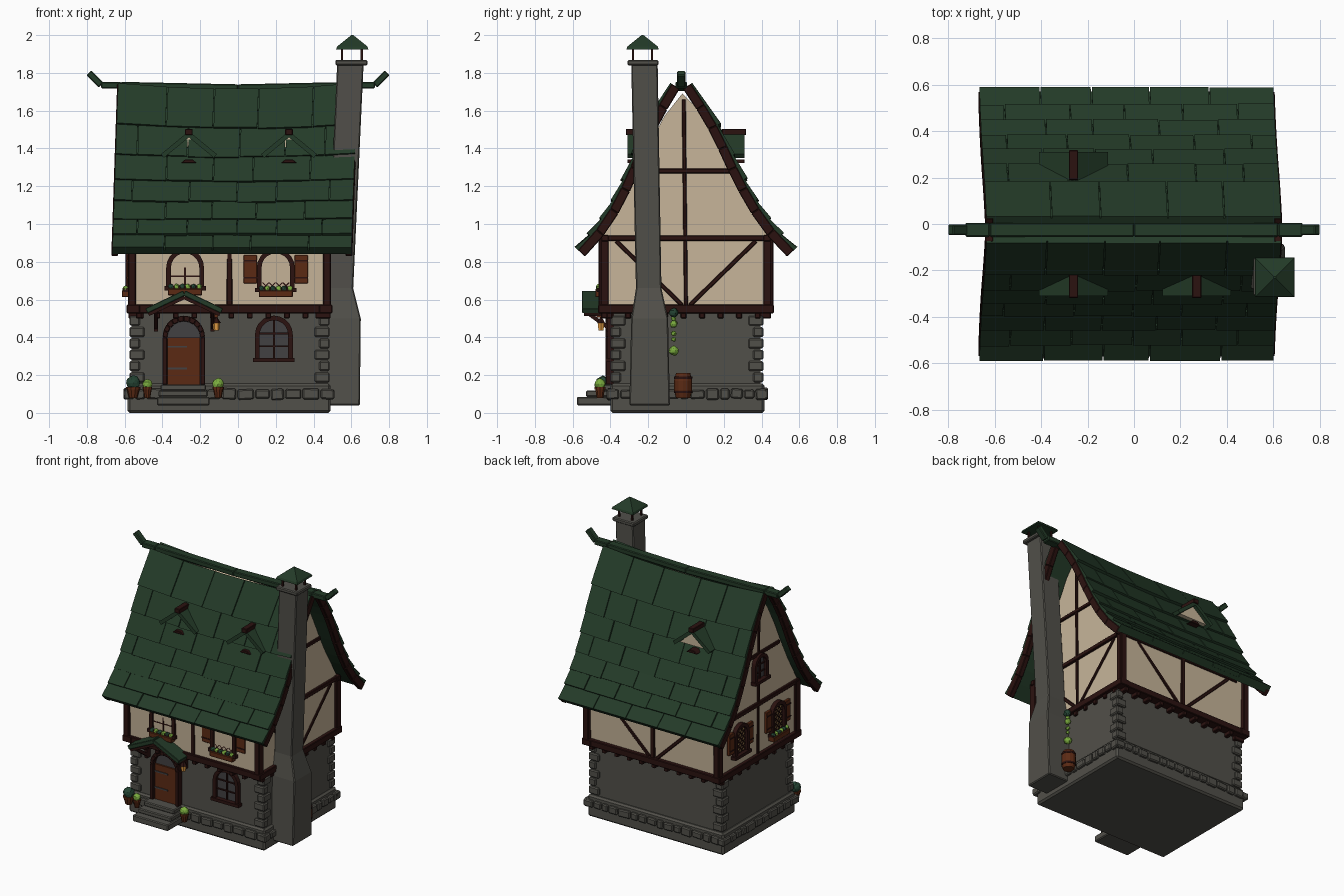
import bpy, bmesh, math, random
from mathutils import Vector

if "Cube" in bpy.data.objects:
    bpy.data.objects.remove(bpy.data.objects["Cube"])
random.seed(4)

COL = {"roof green": (.017, .043, .021), "dark timber": (.024, .006, .005), "grey stone": (.083, .080, .068),
       "cream plaster": (.57, .46, .32), "red wood": (.105, .023, .007), "dark glass": (.055, .052, .055),
       "amber glass": (.50, .33, .11), "light leaf": (.20, .42, .05), "dark leaf": (.018, .058, .034),
       "lantern orange": (.80, .35, .06)}
MATS = {}
for n, c in COL.items():
    MATS[n] = bpy.data.materials.new(n)
    MATS[n].diffuse_color = (*c, 1)
parts = {}

def part(name, mat, bevel=0):
    return parts.setdefault(name, (bmesh.new(), mat, bevel))[0]

def loft(bm, rings):
    vs = [[bm.verts.new(p) for p in r] for r in rings]
    n = len(vs[0])
    for a, b in zip(vs, vs[1:]):
        for i in range(n):
            bm.faces.new((a[i], a[(i + 1) % n], b[(i + 1) % n], b[i]))
    bm.faces.new(vs[0][::-1])
    bm.faces.new(vs[-1])

def rect(x0, x1, y0, y1, z):
    return [(x0, y0, z), (x1, y0, z), (x1, y1, z), (x0, y1, z)]

def box(bm, x0, x1, y0, y1, z0, z1):
    loft(bm, [rect(x0, x1, y0, y1, z0), rect(x0, x1, y0, y1, z1)])

def lathe(bm, cx, cy, prof, n=10):
    loft(bm, [[(cx + r * math.cos(2 * math.pi * i / n), cy + r * math.sin(2 * math.pi * i / n), z)
               for i in range(n)] for r, z in prof])

def ball(bm, x, y, z, r):
    for v in bmesh.ops.create_icosphere(bm, subdivisions=2, radius=r)["verts"]:
        v.co = v.co * random.uniform(.9, 1.1) + Vector((x, y, z))

def wall(nx, ny, off):
    # maps (along wall, height, outwards) to the world
    return lambda u, v, d: Vector((nx * (off + d) - ny * u, ny * (off + d) + nx * u, v))

def plate(bm, W, pts, d0, d1):
    loft(bm, [[W(u, v, d0) for u, v in pts], [W(u, v, d1) for u, v in pts]])

def beam(bm, W, p, q, w, d0, d1):
    p, q = Vector(p), Vector(q)
    t = (q - p).normalized() * (w / 2)
    s = Vector((-t.y, t.x))
    plate(bm, W, [p - s, q - s, q + s, p + s], d0, d1)

def arch(u, v, w, h, n=10):
    r = w / 2
    return [(u - r, v)] + [(u - r * math.cos(math.pi * i / n), v + h - r + r * math.sin(math.pi * i / n))
                           for i in range(n + 1)] + [(u + r, v)]

def frame(bm, W, a, b, d0, d1):
    for i in range(len(a) - 1):
        plate(bm, W, [a[i], a[i + 1], b[i + 1], b[i]], d0, d1)

def window(name, W, u, v, w, h, glass, lattice=False, shutter=0, planter=False):
    tim = part(name + "_frame", "dark timber")
    frame(tim, W, arch(u, v, w + .05, h + .025), arch(u, v, w, h), -.01, .03)
    beam(tim, W, (u - w / 2 - .035, v - .005), (u + w / 2 + .035, v - .005), .022, -.01, .04)
    plate(part(name + "_glass", glass), W, arch(u, v, w, h), -.01, .008)
    if lattice:   # diagonal bars clipped to the arch
        def inside(p):
            x, y = p[0] - u, p[1] - v - h + w / 2
            return p[1] >= v and (abs(x) < w / 2 if y < 0 else x * x + y * y < w * w / 4)
        for s in (-1, 1):
            for k in range(-9, 10):
                line = [(u + s * (k * .036 + t * .005), v + t * .005) for t in range(60)]
                ins = [p for p in line if inside(p)]
                if len(ins) > 2:
                    beam(tim, W, ins[0], ins[-1], .006, .008, .014)
    else:
        beam(tim, W, (u, v), (u, v + h), .01, .005, .016)
        for f in (.33, .66):
            beam(tim, W, (u - w / 2, v + h * f), (u + w / 2, v + h * f), .008, .005, .016)
    if shutter:
        for s in (-1, 1):
            c = u + s * (w / 2 + .025 + shutter / 2)
            sh = part(name + "_shutters", "red wood", .003)
            beam(sh, W, (c, v + .03), (c, v + .18), shutter, 0, .022)
            for f in (.06, .15):
                beam(tim, W, (c - shutter / 2, v + f), (c + shutter / 2, v + f), .008, .02, .026)
    if planter:
        beam(part(name + "_planter", "red wood", .003), W, (u - .09, v - .025), (u + .09, v - .025), .035, 0, .05)
        for k in range(6):
            p = W(u - .075 + k * .03, v + .002, .03)
            ball(part(name + ("_flowers" if k % 2 else "_foliage"), "light leaf" if k % 2 else "dark leaf"), *p, .016)

# stone ground floor with plinth, course of stones and quoins
box(part("plinth", "grey stone", .012), -.585, .49, -.40, .415, 0, .155)
box(part("stone_walls", "grey stone"), -.565, .475, -.385, .395, .14, .54)
st = part("plinth_stones", "grey stone", .007)
sides = {"front": ((0, -1), .40, -.585, .49), "back": ((0, 1), .415, -.49, .585),
         "right": ((1, 0), .49, -.40, .415), "left": ((-1, 0), .585, -.415, .40)}
for n, off, a, b in sides.values():
    W, u = wall(*n, off), a - .02
    while u < b - .01:
        l = min(random.uniform(.05, .1), b + .02 - u)
        beam(st, W, (u, .10 + random.uniform(-.005, .005)), (u + l - .008, .10), random.uniform(.045, .06), -.03, .02)
        u += l
qu = part("quoins", "grey stone", .007)
for x, sx in ((-.575, 1), (.485, -1)):
    for y, sy in ((-.40, 1), (.41, -1)):
        for k in range(6):
            lx, ly = ((.08, .055), (.055, .08))[k % 2]
            z = .162 + k * .06
            box(qu, *sorted((x, x + sx * lx)), *sorted((y, y + sy * ly)), z, z + .052)

# plastered upper floor and gable, one profile along the length
half = [(.43, .53), (.44, .93), (.33, 1.12), (.255, 1.27), (.185, 1.42), (.105, 1.57)]
prof = half + [(-.02, 1.69)] + [(-h - .01, z) for h, z in half[::-1]]
plate(part("plaster_walls", "cream plaster"), wall(1, 0, 0), prof, -.565, .475)

# timber framing
F, B = wall(0, -1, .43), wall(0, 1, .43)
R, L = wall(1, 0, .47), wall(-1, 0, .56)
tf = part("timber_frame", "dark timber", .004)
for W, a, b in ((F, -.575, .485), (B, -.485, .575), (R, -.455, .455), (L, -.455, .455)):
    beam(tf, W, (a - .01, .55), (b + .01, .55), .045, -.04, .03)
    for u in (a + .012, b - .012):
        beam(tf, W, (u, .55), (u, .93), .04, -.02, .022)
    u = a + .05
    while u < b - .03:      # joist ends under the jetty
        beam(tf, W, (u, .50), (u, .53), .03, -.06, .02)
        u += .098
for W, c in ((F, -.045), (B, .045)):
    beam(tf, W, (c, .55), (c, .95), .03, -.02, .018)
    beam(tf, W, (-.5, .925), (.5, .925), .035, -.02, .018)
for s in (-1, 1):
    beam(tf, B, (.045 + s * .03, .57), (.045 + s * .38, .91), .022, -.02, .014)
    beam(tf, R, (s * .02, .57), (s * .37, .91), .022, -.02, .014)
for W, s in ((R, 1), (L, -1)):
    beam(tf, W, (-.455, .925), (.455, .925), .03, -.02, .022)
    beam(tf, W, (-.24, 1.28), (.24, 1.28), .025, -.02, .018)
    beam(tf, W, (0, .55), (-.012 * s, 1.66), .02, -.02, .016)

# roof: curved profile, clad in overlapping rows of slabs
RP = [(.575, .865), (.46, .99), (.375, 1.12), (.30, 1.27), (.235, 1.42), (.165, 1.57), (.055, 1.745)]

def roof_pt(s, t, f, lift):
    # s side, t height 0-1, f position 0-1 along the ridge, lift off the surface
    z = .865 + .88 * t
    i = max(k for k in range(6) if RP[k][1] <= z + 1e-6)
    (h0, z0), (h1, z1) = RP[i], RP[i + 1]
    h = h0 + (h1 - h0) * (z - z0) / (z1 - z0)
    n = Vector((z1 - z0, h0 - h1)).normalized() * lift
    x0, x1 = -.665 + .03 * t, .60 + .032 * t
    return Vector((x0 + (x1 - x0) * f, s * (h + n.x) - .025 * t, z + n.y - .03 * t * (1 - (2 * f - 1) ** 2)))

base = part("roof_base", "roof green")
sl = part("roof_slabs", "roof green")
rows = [0, .085, .18, .29, .42, .57, .75, 1]
for s in (-1, 1):
    for i in range(12):
        for j in range(4):
            loft(base, [[roof_pt(s, a / 12, b / 4, l) for a, b in ((i, j), (i + 1, j), (i + 1, j + 1), (i, j + 1))]
                        for l in (-.035, -.008)])
    for r, (a, b) in enumerate(zip(rows, rows[1:])):
        cuts = [0] + [(k + (r % 2) * .5 + random.uniform(-.12, .12)) / 5 for k in range(1 - r % 2, 5)] + [1]
        cuts[1] = max(cuts[1], .06)
        for f0, f1 in zip(cuts, cuts[1:]):
            f1 -= .004 if f1 < 1 else 0
            d = random.uniform(-.003, .003)
            lo, hi = a + random.uniform(-.004, .004) * (r > 0), min(1, b + .015)
            loft(sl, [[roof_pt(s, lo, f0, k + d), roof_pt(s, lo, f1, k + d), roof_pt(s, hi, f1, m + d), roof_pt(s, hi, f0, m + d)]
                      for k, m in ((-.01, -.018), (.018, .002))])

# barge boards on both gable ends
bb = part("barge_boards", "dark timber", .004)
for s in (-1, 1):
    for f, o in ((0, -1), (1, 1)):
        for i in range(8):
            ring = [roof_pt(s, t, f, l) for t, l in ((i / 8, -.055), (i / 8, -.005), ((i + 1) / 8, -.005), ((i + 1) / 8, -.055))]
            loft(bb, [[p + Vector((e * o, 0, 0)) for p in ring] for e in (-.03, .005)])

# ridge beam with upturned ends
rb, Y = part("ridge_beam", "roof green", .005), wall(0, -1, 0)
path = [(-.79, 1.80), (-.725, 1.735), (-.62, 1.735), (0, 1.722), (.62, 1.735), (.725, 1.735), (.79, 1.80)]
for i, (p, q) in enumerate(zip(path, path[1:])):
    e = .008 if i in (0, 5) else 0
    beam(rb, Y, p, q, .035, -.005 + e, .055 - e)

# little dormers, two in front and one behind
for name, x, s, g in (("front_left", -.26, -1, .24), ("front_right", .27, -1, .24), ("back", -.26, 1, .285)):
    W, c = wall(0, s, 0), -s * x
    for k in (-1, 1):
        beam(part(name + "_dormer_roof", "roof green"), W, (c + k * .14, 1.36), (c, 1.475), .025, .15, .31)
    plate(part(name + "_dormer_gable", "cream plaster"), W, [(c - .11, 1.365), (c + .11, 1.365), (c, 1.465)], .15, g)
    t = part(name + "_dormer_timber", "dark timber", .003)
    beam(t, W, (c - .02, 1.487), (c + .02, 1.487), .032, .19, .318)
    plate(t, W, [(c - .042, 1.322), (c + .042, 1.322), (c + .02, 1.342), (c - .02, 1.342)], .2, .31)

# leaning chimney with cap
ch = part("chimney", "grey stone", .006)
loft(ch, [rect(.46, .645, -.30, -.085, .04), rect(.46, .65, -.29, -.095, .50),
          rect(.47, .61, -.265, -.13, .66), rect(.525, .665, -.29, -.15, 1.85)])
box(ch, .515, .685, -.31, -.145, 1.84, 1.868)
for x in (.55, .655):
    for y in (-.28, -.18):
        box(part("chimney_posts", "dark timber"), x - .006, x + .006, y - .006, y + .006, 1.86, 1.94)
loft(part("chimney_hood", "roof green"), [rect(.52, .69, -.315, -.145, 1.925), rect(.525, .685, -.31, -.15, 1.94),
                                          rect(.6, .61, -.235, -.225, 2.0)])

# windows
window("upper_left_window", F, -.28, .665, .15, .18, "dark glass", planter=True)
window("upper_right_window", F, .20, .655, .15, .19, "cream plaster", True, .07, True)
window("lower_window", wall(0, -1, .385), .19, .285, .15, .205, "dark glass")
window("side_back_window", wall(-1, 0, .565), -.21, .655, .11, .19, "amber glass", True, .055)
window("side_front_window", wall(-1, 0, .565), .21, .655, .11, .19, "amber glass", True, .055, True)
window("attic_window", wall(-1, 0, .565), .01, 1.10, .10, .16, "dark glass")

# door, steps and porch
D = wall(0, -1, .385)
frame(part("door_frame", "dark timber", .003), D, arch(-.287, .15, .225, .365), arch(-.287, .15, .175, .335), -.01, .04)
plate(part("door_arch_glass", "dark glass"), D, arch(-.287, .15, .175, .335), -.01, .008)
plate(part("door", "red wood"), D, [(-.373, .15), (-.2, .15), (-.2, .40), (-.373, .40)], 0, .02)
for z in (.235, .35):
    beam(part("door_hinges", "dark glass"), D, (-.373, z), (-.27, z), .01, .018, .025)
for z0, z1, y, w in ((.04, .085, -.578, .14), (.085, .118, -.53, .13), (.118, .15, -.48, .12)):
    box(part("steps", "grey stone", .006), -.29 - w, -.29 + w, y, -.38, z0, z1)
P = wall(0, -1, .42)
for k in (-1, 1):
    c = -.285 + k * .2
    beam(part("porch_roof", "roof green", .003), P, (c, .54), (-.285, .635), .028, -.01, .13)
    beam(part("porch_timber", "dark timber"), P, (c - k * .01, .523), (-.285, .613), .022, .0, .12)
    beam(part("porch_timber", "dark timber"), P, (c - k * .05, .43), (c - k * .05, .54), .022, -.04, .0)
    beam(part("porch_timber", "dark timber"), wall(1, 0, c - k * .05), (-.41, .45), (-.53, .535), .02, -.009, .009)

# lantern, barrel, pots and climbing plant
beam(part("lantern_bracket", "red wood"), D, (-.115, .505), (-.115, .52), .02, 0, .09)
lathe(part("lantern", "lantern orange"), -.115, -.45, [(.015, .435), (.02, .475)], 6)
lathe(part("lantern_cap", "dark timber"), -.115, -.45, [(.026, .475), (.006, .505)], 6)
lathe(part("barrel", "red wood"), .54, -.015, [(.038, .08), (.048, .12), (.048, .17), (.038, .21)], 12)
for z in (.105, .18):
    lathe(part("barrel_hoops", "dark timber"), .54, -.015, [(.048, z), (.049, z + .012)], 12)
for x, y, r, m in ((-.555, -.44, .038, "dark leaf"), (-.48, -.455, .026, "light leaf"), (-.105, -.455, .03, "light leaf")):
    lathe(part("plant_pots", "red wood"), x, y, [(r * .6, .08), (r * .9, .125), (r, .125), (r, .138)])
    ball(part("pot_plants_" + m.split()[0], m), x, y, .135 + r * .6, r)
for z, r in ((.33, .026), (.39, .012), (.42, .014), (.47, .02), (.50, .014)):
    ball(part("climbing_plant", "light leaf"), .505, -.065, z, r)
ball(part("climbing_plant_top", "dark leaf"), .51, -.065, .53, .024)

# turn the collected parts into objects
for name, (bm, mat, bevel) in parts.items():
    bmesh.ops.recalc_face_normals(bm, faces=bm.faces)
    me = bpy.data.meshes.new(name)
    bm.to_mesh(me)
    bm.free()
    me.materials.append(MATS[mat])
    ob = bpy.data.objects.new(name, me)
    bpy.context.collection.objects.link(ob)
    if bevel:
        mod = ob.modifiers.new("bevel", "BEVEL")
        mod.width, mod.segments = bevel, 1

for m in bpy.data.materials:
    if m.users and not m.is_grease_pencil:
        m.use_nodes = True
        m.node_tree.nodes["Principled BSDF"].inputs["Base Color"].default_value = m.diffuse_color
